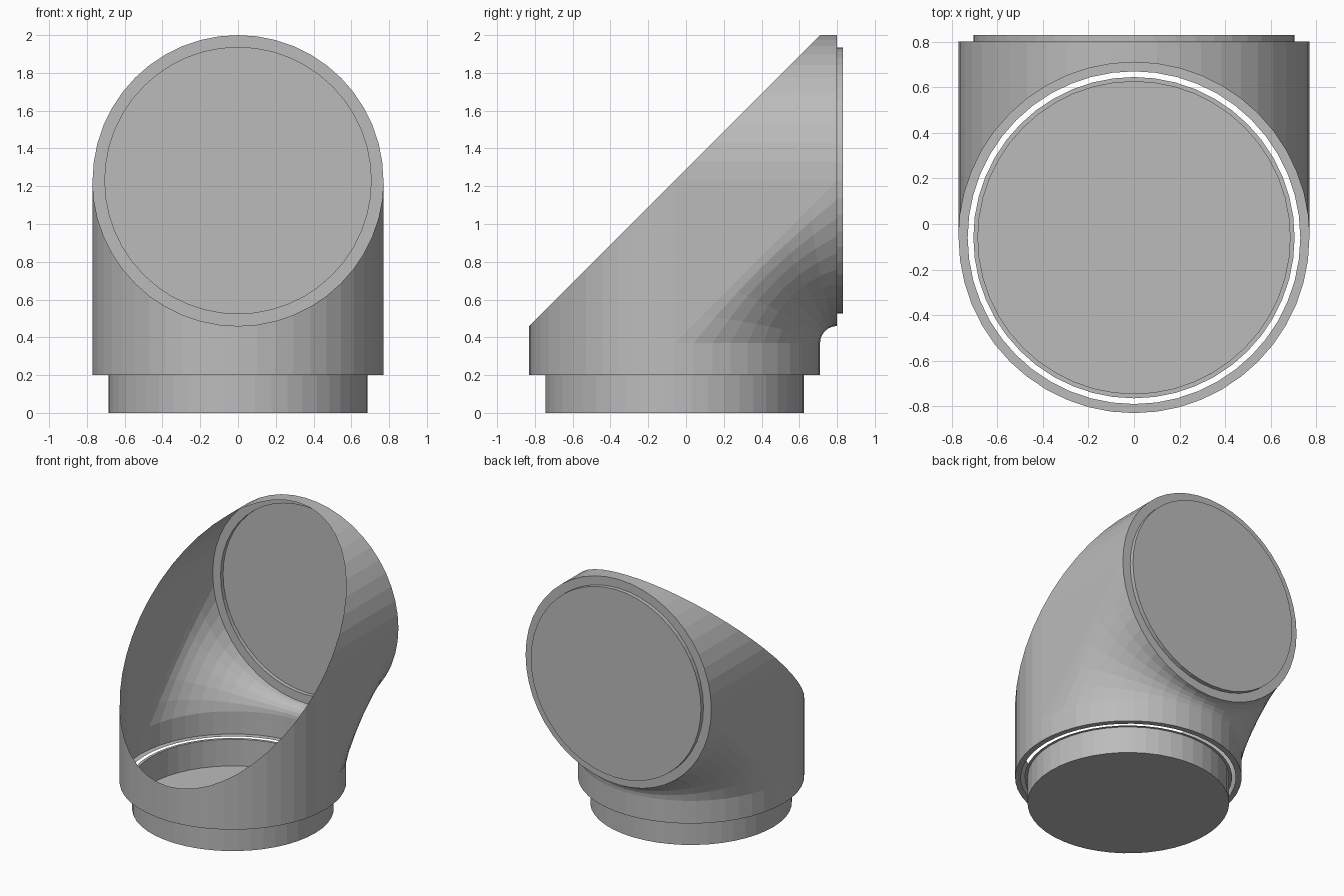
import bpy, bmesh
from math import sin, cos, pi
from mathutils import Vector

cube = bpy.data.objects.get("Cube")
if cube:
    bpy.data.objects.remove(cube)

R = 0.77              # pipe radius
CY, CZ = -0.06, 1.23  # vertical axis y, horizontal axis z
BACK = 0.80           # y of the rear mouth
BASE = 0.20           # z of the lower mouth
BEND = 0.37           # z where the bend starts
HALF = 24             # facets in half a circle
STEPS = 6             # facets along the bend

grey = bpy.data.materials.new("plain grey")
grey.use_nodes = True
colour = (0.5, 0.5, 0.5, 1)
grey.diffuse_color = colour
grey.node_tree.nodes["Principled BSDF"].inputs["Base Color"].default_value = colour


def finish(bm, name):
    bmesh.ops.remove_doubles(bm, verts=bm.verts, dist=0.0005)
    bmesh.ops.recalc_face_normals(bm, faces=bm.faces)
    mesh = bpy.data.meshes.new(name)
    bm.to_mesh(mesh)
    bm.free()
    mesh.materials.append(grey)
    obj = bpy.data.objects.new(name, mesh)
    bpy.context.collection.objects.link(obj)
    return obj


def strip(bm, rows):
    """Skin neighbouring rows of points with quads."""
    grid = [[bm.verts.new(p) for p in row] for row in rows]
    for a, b in zip(grid, grid[1:]):
        for i in range(len(a) - 1):
            bm.faces.new((a[i], a[i + 1], b[i + 1], b[i]))


def bend_path(x, d):
    """From the lower mouth round the inside of the bend to the rear mouth."""
    start, end = Vector((x, CY + d, BEND)), Vector((x, BACK, CZ - d))
    r, round_share = BACK - CY - d, d / R
    path = [Vector((x, CY + d, BASE))]
    for k in range(STEPS + 1):
        t = k / STEPS
        a = t * pi / 2
        arc = Vector((x, BACK - r * cos(a), BEND + r * sin(a)))
        path.append(start.lerp(end, t).lerp(arc, round_share))
    return path


# Elbow shell: front wall, crown and inside of the bend, open along the slope
bm = bmesh.new()
half = [(R * cos(pi * i / HALF), R * sin(pi * i / HALF)) for i in range(HALF + 1)]
strip(bm, [[(x, CY - d, BASE), (x, CY - d, CZ - d)] for x, d in half])
strip(bm, [[(x, BACK, CZ + d), (x, CY + d, CZ + d)] for x, d in half])
strip(bm, [bend_path(x, d) for x, d in half])
for side in (R, -R):
    bm.faces.new([bm.verts.new(p) for p in
                  ((side, CY, BEND), (side, CY, CZ), (side, BACK, CZ))])
finish(bm, "elbow_shell")


def turned(name, profile, centre, backward=False):
    """Revolve (radius, height) points; backward turns the axis to +y."""
    bm = bmesh.new()
    rows = []
    for i in range(2 * HALF + 1):
        a = pi * i / HALF
        row = []
        for r, h in profile:
            u, v = r * cos(a), r * sin(a)
            row.append(Vector((u, h, -v) if backward else (u, v, h)) + Vector(centre))
        rows.append(row)
    strip(bm, rows) if profile[-1][0] else strip(bm, [r[:-1] for r in rows])
    if not profile[-1][0]:
        bm.faces.new([bm.verts.new(r[-2]) for r in rows[:-1]])
    return finish(bm, name)


# Mouth flanges and end pieces; a narrow gap surrounds the lower collar
turned("lower_flange", [(R, BASE), (0.73, BASE)], (0, CY, 0))
turned("lower_collar_cup", [(0.705, BASE), (0.685, BASE), (0.685, 0), (0, 0)], (0, CY, 0))
turned("rear_flange", [(R, 0), (0.705, 0)], (0, BACK, CZ), True)
turned("rear_plug", [(0.705, 0), (0.705, 0.03), (0, 0.03)], (0, BACK, CZ), True)
